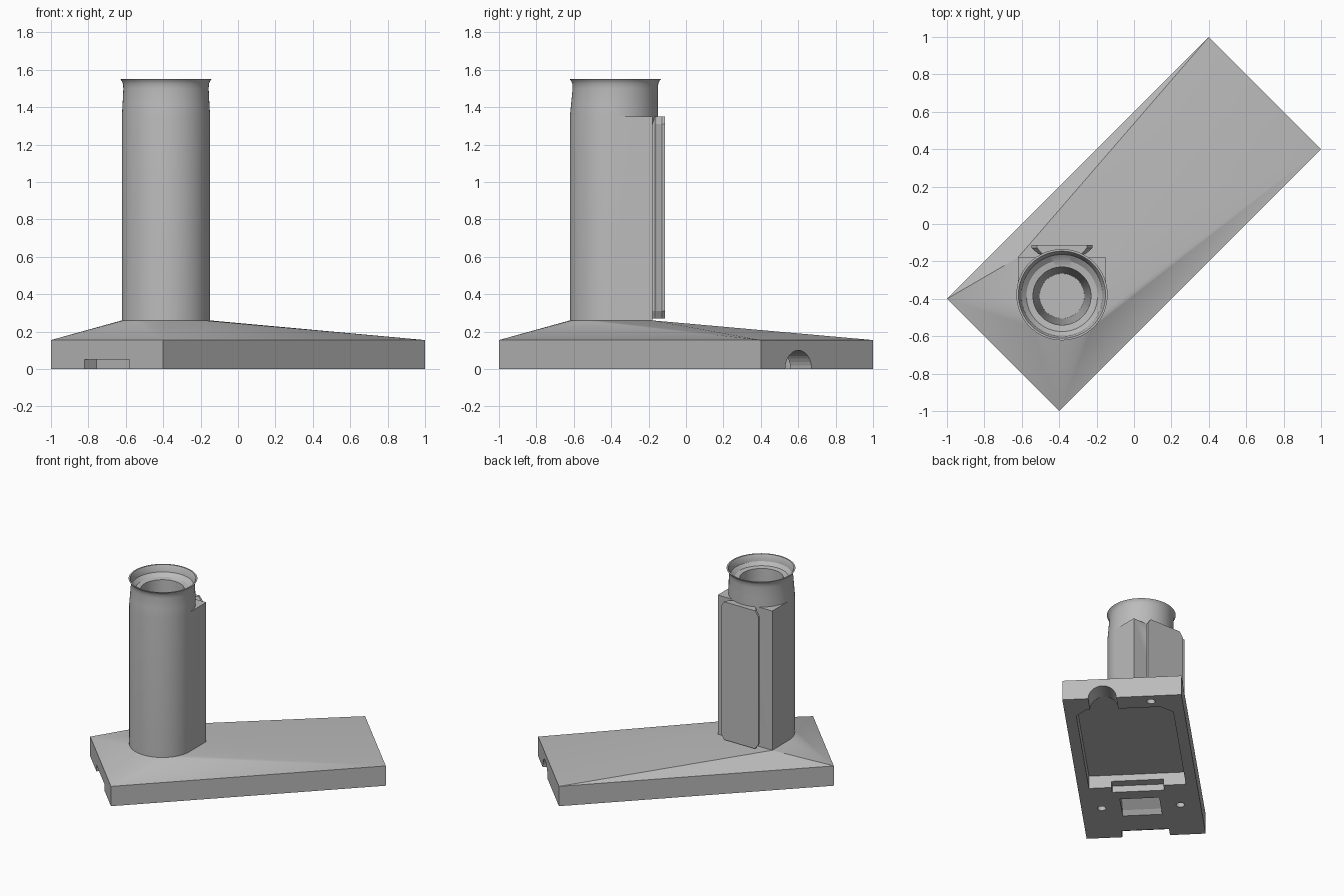
import bpy, bmesh, math
from mathutils import Vector

if "Cube" in bpy.data.objects:
    bpy.data.objects.remove(bpy.data.objects["Cube"], do_unlink=True)

grey = bpy.data.materials.new("light grey")
grey.use_nodes = True
colour = (0.5, 0.5, 0.5, 1)
grey.diffuse_color = colour
grey.node_tree.nodes["Principled BSDF"].inputs["Base Color"].default_value = colour

CX, CY, R = -0.385, -0.385, 0.236   # column axis and radius
BACK = -0.18                        # flat back of the column
H = math.sqrt(0.5)


def finish(name, bm):
    bmesh.ops.recalc_face_normals(bm, faces=bm.faces)
    mesh = bpy.data.meshes.new(name)
    bm.to_mesh(mesh)
    bm.free()
    mesh.materials.append(grey)
    obj = bpy.data.objects.new(name, mesh)
    bpy.context.scene.collection.objects.link(obj)
    return obj


def loft(name, rings):
    """Skin a list of equal-length loops and cap both ends."""
    bm = bmesh.new()
    loops = [[bm.verts.new(p) for p in ring] for ring in rings]
    n = len(loops[0])
    for a, b in zip(loops, loops[1:]):
        for i in range(n):
            j = (i + 1) % n
            bm.faces.new((a[i], a[j], b[j], b[i]))
    bm.faces.new(loops[0][::-1])
    bm.faces.new(loops[-1])
    return finish(name, bm)


def diag(u, v, z):
    """Base coordinates: u along its length, v across it."""
    return Vector(((u - v) * H, (u + v) * H, z))


def block(name, pts, z0, z1):
    return loft(name, [[diag(u, v, z) for u, v in pts] for z in (z0, z1)])


def box(name, u0, u1, v0, v1, z1):
    return block(name, [(u0, v0), (u1, v0), (u1, v1), (u0, v1)], -0.1, z1)


def circle(r, cy, z, n=64):
    return [Vector((CX + r * math.cos(2 * math.pi * i / n),
                    cy + r * math.sin(2 * math.pi * i / n), z)) for i in range(n)]


def boolean(obj, other, operation="DIFFERENCE"):
    mod = obj.modifiers.new("cut", "BOOLEAN")
    mod.operation, mod.object, mod.solver = operation, other, "EXACT"
    bpy.context.view_layer.update()
    result = bpy.data.meshes.new_from_object(
        obj.evaluated_get(bpy.context.evaluated_depsgraph_get()))
    obj.modifiers.clear()
    obj.data = result
    bpy.data.objects.remove(other, do_unlink=True)


def smooth(obj, degrees=30):
    bpy.ops.object.select_all(action="DESELECT")
    obj.select_set(True)
    bpy.context.view_layer.objects.active = obj
    bpy.ops.object.shade_smooth_by_angle(angle=math.radians(degrees))


# Column outline: half circle in front, square at the back
outline = [(CX + R * math.cos(math.pi * (1 + i / 32)),
            CY + R * math.sin(math.pi * (1 + i / 32))) for i in range(33)]
outline += [(CX + R, BACK), (CX - R, BACK)]

# Base: slab whose top rises as a hull to the column foot
L, W = 0.99, 0.424
bm = bmesh.new()
for z in (0, 0.155):
    for u, v in ((-L, -W), (L, -W), (L, W), (-L, W)):
        bm.verts.new(diag(u, v, z))
for x, y in outline:
    bm.verts.new((x, y, 0.26))
bmesh.ops.convex_hull(bm, input=bm.verts)
base = finish("base", bm)

# Underside pocket, latch slot and end notch
boolean(base, block("pocket", [(-0.28, -0.345), (0.75, -0.345), (0.83, -0.27),
                               (0.83, 0.26), (0.75, 0.345), (-0.28, 0.345)], -0.1, 0.1))
boolean(base, box("latch_slot", -0.35, -0.2, -0.185, 0.185, 0.05))
boolean(base, box("end_notch", -1.1, -0.9, -0.17, 0.17, 0.05))

# Finger scoop
scoop = [(-0.7, -0.01), (-0.66, 0.03), (-0.58, 0.08), (-0.47, 0.1), (-0.45, -0.01)]
boolean(base, loft("scoop", [[diag(u, v, z) for u, z in scoop] for v in (-0.14, 0.14)]))

# Cable channel through the far end
arc = [2 * math.pi * i / 32 for i in range(32)]
boolean(base, loft("channel", [[diag(u, -0.14 + 0.1 * math.cos(a), 0.1 * math.sin(a))
                                for a in arc] for u in (0.72, 1.1)]))

# Screw holes
for u, v in ((0.91, 0.2), (-0.57, -0.28), (-0.57, 0.28)):
    boolean(base, loft("screw_hole", [[diag(u + 0.03 * math.cos(a), v + 0.03 * math.sin(a), z)
                                       for a in arc] for z in (-0.05, 0.06)]))
smooth(base, 8)

# Column with flared mouth
column = loft("column", [[Vector((x, y, z)) for x, y in outline] for z in (0.2, 1.35)])
mouth = [(1.2, 0.23, CY), (1.35, R, CY), (1.42, 0.232, -0.382), (1.5, 0.228, -0.378),
         (1.525, 0.23, -0.378), (1.54, 0.236, -0.378), (1.55, 0.244, -0.378)]
boolean(column, loft("mouth", [circle(r, cy, z) for z, r, cy in mouth]), "UNION")

# Stepped bore
bore = [(0.3, 0.12, CY), (1.47, 0.155, CY), (1.475, 0.19, CY), (1.5, 0.217, -0.38),
        (1.53, 0.223, -0.378), (1.56, 0.238, -0.378)]
boolean(column, loft("bore", [circle(r, cy, z) for z, r, cy in bore]))
smooth(column)

# Back rail: undercut profile with clipped corners at both ends
half = [(0.11, BACK - 0.02), (0.11, -0.165), (0.13, -0.158), (0.162, -0.128), (0.162, -0.113)]
profile = half + [(-x, y) for x, y in reversed(half)]
rail = loft("back_rail", [[Vector((CX + x * s, y, z)) for x, y in profile]
                          for z, s in ((0.27, 0.82), (0.31, 1), (1.31, 1), (1.35, 0.82))])
